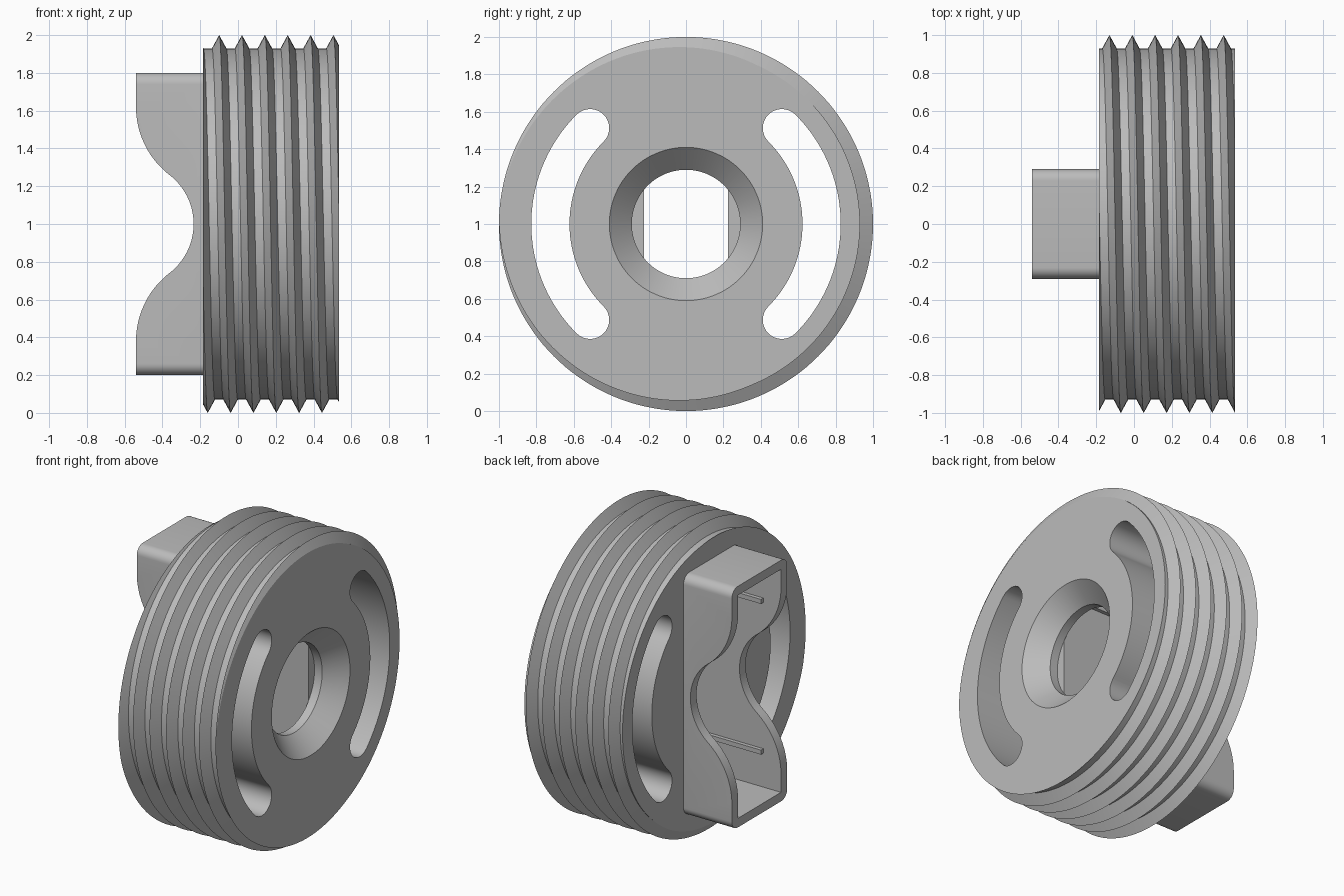
import bpy, bmesh
from math import sin, cos, pi, radians, floor

if "Cube" in bpy.data.objects:
    bpy.data.objects.remove(bpy.data.objects["Cube"])

GREY = (0.5, 0.5, 0.5, 1)
mat = bpy.data.materials.new("plain grey")
mat.use_nodes = True
mat.diffuse_color = GREY
mat.node_tree.nodes["Principled BSDF"].inputs["Base Color"].default_value = GREY

MID = 1.0                      # height of the axis
BACK, FRONT = -0.185, 0.535    # ends of the threaded plug
END = -0.54                    # end of the grip
FLOOR = 0.36                   # depth of the pocket


def finish(name, bm):
    bmesh.ops.recalc_face_normals(bm, faces=bm.faces)
    mesh = bpy.data.meshes.new(name)
    bm.to_mesh(mesh)
    bm.free()
    mesh.materials.append(mat)
    obj = bpy.data.objects.new(name, mesh)
    bpy.context.collection.objects.link(obj)
    return obj


def arc(cx, cy, r, a, b, n=24):
    return [(cx + r * cos(radians(a + (b - a) * i / n)),
             cy + r * sin(radians(a + (b - a) * i / n))) for i in range(n + 1)]


def prism(name, points, axis, lo, hi):
    """Extrude a flat outline (heights measured from the axis) along x or y."""
    bm = bmesh.new()
    place = (lambda u, v, t: (t, u, v + MID)) if axis == "x" else (lambda u, v, t: (u, t, v + MID))
    face = bm.faces.new([bm.verts.new(place(u, v, lo)) for u, v in points])
    out = bmesh.ops.extrude_face_region(bm, geom=[face])
    step = (hi - lo, 0, 0) if axis == "x" else (0, hi - lo, 0)
    bmesh.ops.translate(bm, vec=step, verts=[e for e in out["geom"] if isinstance(e, bmesh.types.BMVert)])
    return finish(name, bm)


def rectangle(y, z):
    return [(-y, -z), (y, -z), (y, z), (-y, z)]


def combine(target, tool, operation):
    mod = target.modifiers.new(operation, "BOOLEAN")
    mod.operation, mod.solver, mod.object = operation, "EXACT", tool
    bpy.context.view_layer.objects.active = target
    bpy.ops.object.modifier_apply(modifier=mod.name)
    bpy.data.objects.remove(tool)


# Threaded plug: helical V ridges clipped flat at both ends
PITCH, HALF, ROOT, START, STEPS = 0.121, 0.038, 0.93, -0.13, 144


def thread_radius(x, shift):
    d = (x - shift) / PITCH
    d = abs(d - floor(d + 0.5)) * PITCH
    return ROOT + (1 - ROOT) * max(0, 1 - d / HALF)


bm = bmesh.new()
columns = []
for i in range(STEPS + 1):
    a = 2 * pi * i / STEPS
    shift = START + PITCH * i / STEPS
    xs = [shift + k * PITCH + o for k in range(-3, 8) for o in (-HALF, 0, HALF)]
    xs = [min(max(x, BACK), FRONT) for x in xs]
    columns.append([bm.verts.new((x, thread_radius(x, shift) * cos(a), MID + thread_radius(x, shift) * sin(a)))
                    for x in xs])
for p, q in zip(columns, columns[1:]):
    for j in range(len(p) - 1):
        bm.faces.new((p[j], q[j], q[j + 1], p[j + 1]))
bmesh.ops.remove_doubles(bm, verts=bm.verts, dist=0.0001)
bmesh.ops.holes_fill(bm, edges=[e for e in bm.edges if e.is_boundary], sides=0)
plug = finish("threaded_plug", bm)

# Grip: rounded block with a scooped end
GY, GZ, FILLET = 0.29, 0.80, 0.06
corners = [(1, 1, 0), (-1, 1, 90), (-1, -1, 180), (1, -1, 270)]
outline = [p for sy, sz, a in corners
           for p in arc(sy * (GY - FILLET), sz * (GZ - FILLET), FILLET, a, a + 90, 8)]
grip = prism("grip", outline, "x", END, BACK + 0.1)
R1, R2, TURN = 0.455, 0.328, 52.4
upper = arc(END + R1, 0.62, R1, 180, 180 + TURN)
middle = arc(-0.563, 0, R2, TURN, -TURN)
lower = [(x, -z) for x, z in reversed(upper)]
scoop = [(-0.7, 0.62)] + upper + middle[1:-1] + lower + [(-0.7, -0.62)]
combine(grip, prism("scoop_cutter", scoop, "y", -0.5, 0.5), "DIFFERENCE")
combine(plug, grip, "UNION")

# Pocket through the grip into the plug
combine(plug, prism("pocket_cutter", rectangle(0.225, 0.74), "x", -0.8, FLOOR), "DIFFERENCE")

# Centre hole with a flared mouth
bm = bmesh.new()
rings = []
for x, r in ((FLOOR - 0.04, 0.29), (FRONT - 0.12, 0.29), (FRONT + 0.02, 0.43)):
    if x < FLOOR:
        x = FLOOR - 0.001
    rings.append([bm.verts.new((x, y, z + MID)) for y, z in arc(0, 0, r, 0, 360, 64)[:-1]])
for p, q in zip(rings, rings[1:]):
    for j in range(len(p)):
        k = (j + 1) % len(p)
        bm.faces.new((p[j], p[k], q[k], q[j]))
bm.faces.new(rings[0])
bm.faces.new(rings[-1])
combine(plug, finish("hole_cutter", bm), "DIFFERENCE")

# Two curved slots
SLOT, CAP = 0.725, 0.102
for turn in (0, 180):
    end = [(SLOT * cos(radians(turn + s)), SLOT * sin(radians(turn + s))) for s in (45, -45)]
    shape = (arc(0, 0, SLOT + CAP, turn - 45, turn + 45, 40)
             + arc(*end[0], CAP, turn + 45, turn + 225, 16)[1:-1]
             + arc(0, 0, SLOT - CAP, turn + 45, turn - 45, 40)
             + arc(*end[1], CAP, turn + 135, turn + 315, 16)[1:-1])
    combine(plug, prism("slot_cutter", shape, "x", -0.4, 0.8), "DIFFERENCE")

# Slim ribs on the pocket walls
for side, sy in (("right", -1), ("left", 1)):
    for level, sz in (("lower", -0.5), ("upper", 0.5)):
        rib = [(y + sy * 0.215, z + sz) for y, z in rectangle(0.015, 0.015)]
        prism(f"{level}_{side}_rib", rib, "x", -0.41, FLOOR + 0.01)

# Smooth curved walls, sharp edges
bpy.ops.object.select_all(action="DESELECT")
plug.select_set(True)
bpy.context.view_layer.objects.active = plug
bpy.ops.object.shade_smooth_by_angle(angle=radians(25))
